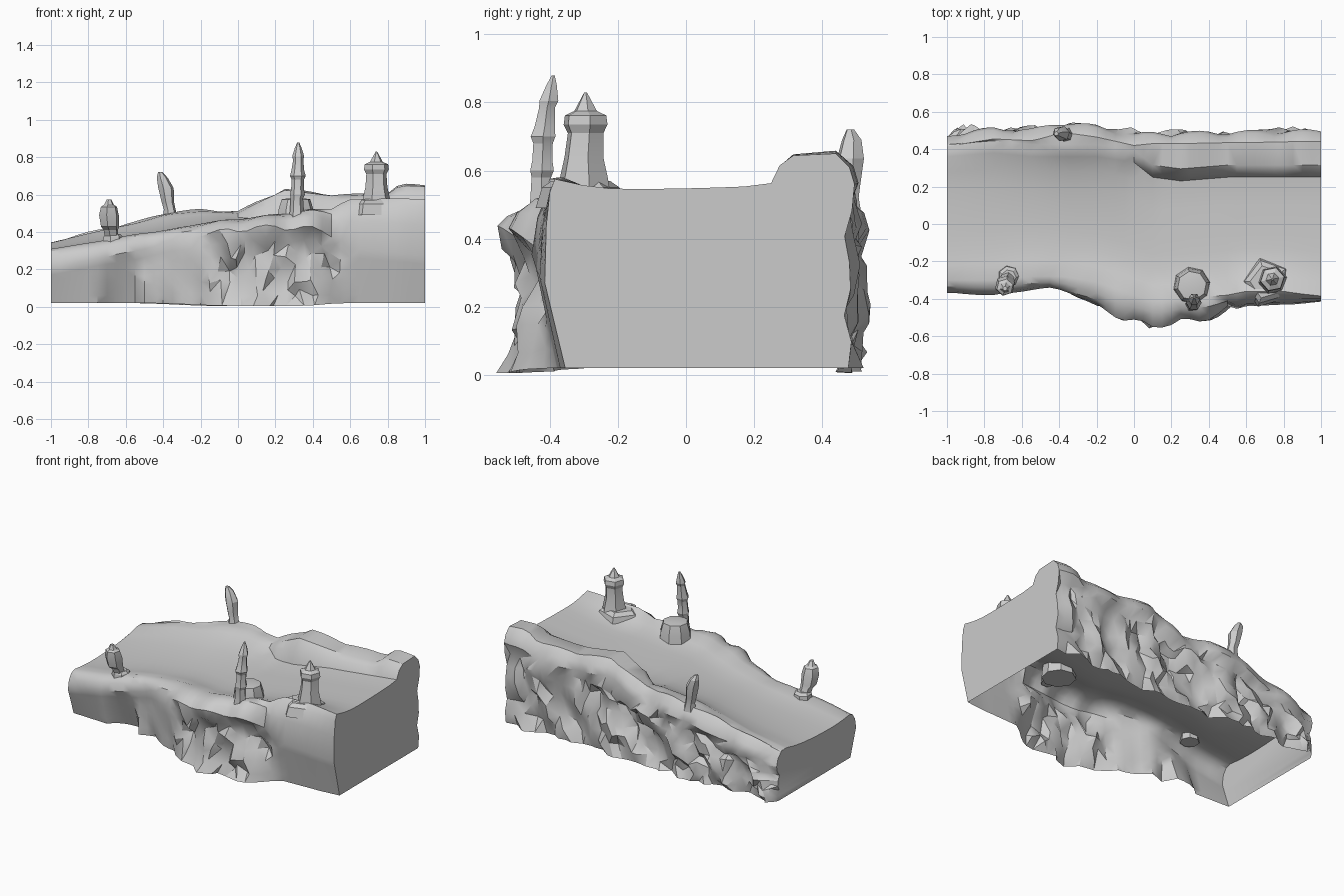
import bpy, bmesh, math, random
from mathutils import Vector, noise

if "Cube" in bpy.data.objects:
    bpy.data.objects.remove(bpy.data.objects["Cube"])

random.seed(4)

# Stations along the road: x, front y, front bevel z, front rim z, front rim y,
# road z, back step y, back rim z, back y
STATIONS = [
    (-1.0, -.37, .20, .31, -.30, .295, .36, .345, .46),
    (-.75, -.38, .26, .35, -.30, .33, .38, .41, .50),
    (-.54, -.35, .30, .39, -.28, .365, .36, .455, .49),
    (-.38, -.345, .35, .41, -.28, .39, .36, .505, .535),
    (-.20, -.43, .38, .445, -.31, .41, .36, .52, .51),
    (0.0, -.51, .41, .47, -.38, .43, .33, .51, .465),
    (.10, -.53, .42, .48, -.41, .44, .25, .56, .475),
    (.25, -.51, .42, .50, -.40, .455, .23, .63, .475),
    (.50, -.46, .40, .53, -.38, .49, .25, .60, .48),
    (.60, -.44, .31, .575, -.36, .50, .25, .60, .48),
    (.82, -.43, .29, .58, -.36, .525, .25, .61, .485),
    (.86, -.43, .285, .58, -.37, .53, .25, .655, .485),
    (1.0, -.415, .27, .575, -.385, .545, .25, .65, .485),
]


def station(x):
    for a, b in zip(STATIONS, STATIONS[1:]):
        if x <= b[0] + 1e-6:
            t = (x - a[0]) / (b[0] - a[0])
            return [p + (q - p) * t for p, q in zip(a, b)][1:]


def ramp(x, a, b):
    t = max(0, min(1, (x - a) / (b - a)))
    return t * t * (3 - 2 * t)


def rock(x, z, fx, fz, lean, rough):
    """Noise stretched along a leaning direction."""
    p = Vector(((x + z * lean) * fx, z * fz, 3.7))
    return noise.noise(p) + random.uniform(-rough, rough)


def finish(bm, name, angle=30):
    mesh = bpy.data.meshes.new(name)
    bm.to_mesh(mesh)
    bm.free()
    ob = bpy.data.objects.new(name, mesh)
    bpy.context.collection.objects.link(ob)
    bpy.ops.object.select_all(action='DESELECT')
    ob.select_set(True)
    bpy.context.view_layer.objects.active = ob
    bpy.ops.object.shade_smooth_by_angle(angle=math.radians(angle))
    return ob


def section(x):
    """Outline from the front foot, over the road, to the back foot."""
    fy, flow, fz, fin, mid, bin_, bz, by = station(x)
    inner = 0 if abs(x) > .99 else 1
    fade = min(1, (1 - abs(x)) / .2)
    core = ramp(x, -.25, -.05) * (1 - ramp(x, .5, .6))
    left = ramp(x, -.56, -.5) * (1 - ramp(x, -.25, -.05))
    hollow = ramp(x, -.74, -.68) * (1 - ramp(x, -.56, -.5))
    foot = .02 - .015 * ramp(x, -.5, 0) * (1 - ramp(x, .3, .6))
    pts = []
    # front cliff
    n = 6
    for i in range(n):
        v = i / n
        z = foot + (flow - foot) * v
        y = fy + .06 * (1 - v) * (1 - core) + .035 * math.sin(math.pi * v) * core
        y += hollow * .05 * (1 - v) - left * .04 * abs(math.sin(x * 15 + v)) * (1 - v)
        y += .08 * core * rock(x, z, 7, 6, .6, .25) + .03 * left * rock(x, z, 7, 3, 0, .1)
        px = x + core * random.uniform(-.022, .022)
        pz = z + core * random.uniform(-.02, .02) * (i > 0)
        pts.append((px, y, max(pz, 0)))
    # rounded front rim with boulder bulges
    rim = core + .35 * left + .15 * inner * (x < .55)
    wave = rim * (abs(math.sin((x + .22) * 13)) - .5 + .5 * noise.noise(Vector((x * 7, 1, 2))))
    pts.append((x, fy - .01 * core - .035 * wave, flow + .03 * wave))
    pts.append((x, fy * .85 + fin * .15 - .035 * wave, flow + (fz - flow) * .55 + .015 * wave))
    pts.append((x, fy * .5 + fin * .5 - .01 * wave, flow + (fz - flow) * .88 + .02 * wave))
    pts.append((x, fin, fz + .008 * wave))
    # road surface, banking gently towards the back on the left half
    bank = (1 - ramp(x, -.1, .15)) * (bz - mid) * .6
    edge = mid + .018 + bank
    for i in range(1, 8):
        t = i / 8
        y = fin + (bin_ - fin) * t
        e = max(0, 1 - (y - fin) / .22)
        pts.append((x, y, mid + (fz - mid) * e * e + .012 * t ** 3 + bank * t ** 3))
    # back bank, boulder-like rim
    lump = inner * (abs(math.sin(x * 11 + 1)) - .6)
    pts.append((x, bin_, edge))
    pts.append((x, bin_ + .025, edge + (bz - edge) * .6))
    pts.append((x, bin_ + .065, bz - .006))
    pts.append((x, by - .045, bz + .012 * lump))
    pts.append((x, by - .005 + .03 * lump, bz - .04))
    pts.append((x, by + .01 + .03 * lump, bz - .09))
    # back cliff with slanted strata
    n = 6
    for i in range(n, -1, -1):
        v = i / (n + 1)
        z = foot + (bz - .09 - foot) * v
        px = x + fade * (.2 * (v - .5) + random.uniform(-.015, .015))
        if inner:
            y = by + .075 * rock(px, z, 8, 5, -.7, .22) - .015 * math.sin(math.pi * v)
        else:
            y = by - .008 + .012 * math.sin(v * 16)
        dz = inner * (i > 0) * random.uniform(-.022, .022)
        pts.append((px, min(y, .55), max(z + dz, 0)))
    return pts


# Cliff road block, one sheet with an open underside
bm = bmesh.new()
COLS = 40
rows = [[bm.verts.new(p) for p in section(-1 + 2 * i / COLS)] for i in range(COLS + 1)]
for a, b in zip(rows, rows[1:]):
    for k in range(len(a) - 1):
        bm.faces.new((a[k], b[k], b[k + 1], a[k + 1]))
bm.faces.new(rows[0])
bm.faces.new(rows[-1][::-1])
bmesh.ops.triangulate(bm, faces=[f for f in bm.faces if len(f.verts) == 4],
                      quad_method='SHORT_EDGE')
finish(bm, "cliff_road", 34)


def pillar(name, rings, sides=6, turn=0):
    """Stack of polygon rings given as (x, y, z, radius)."""
    bm = bmesh.new()
    loops = []
    for x, y, z, r in rings:
        loops.append([bm.verts.new((x + r * math.cos(turn + math.tau * k / sides),
                                    y + r * math.sin(turn + math.tau * k / sides), z))
                      for k in range(sides)])
    for a, b in zip(loops, loops[1:]):
        for k in range(sides):
            m = (k + 1) % sides
            bm.faces.new((a[k], a[m], b[m], b[k]))
    bm.faces.new(loops[0][::-1])
    bm.faces.new(loops[-1])
    finish(bm, name, 20)


# Small leaning post, front left
pillar("left_post_base", [(-.67, -.28, .33, .06), (-.67, -.28, .375, .055),
                          (-.67, -.285, .39, .04)], 7)
pillar("left_post", [(-.675, -.29, .37, .038), (-.68, -.305, .41, .04),
                     (-.685, -.32, .43, .05), (-.69, -.33, .49, .055),
                     (-.69, -.338, .535, .045), (-.69, -.34, .545, .028),
                     (-.69, -.345, .575, .012)], 6, .3)

# Leaning stone on the back rim
pillar("back_post", [(-.36, .475, .46, .045), (-.365, .477, .52, .032),
                     (-.375, .48, .56, .034), (-.385, .483, .635, .042),
                     (-.405, .487, .69, .03), (-.416, .483, .72, .012)], 6, .2)

# Spire with a broad foot
pillar("spire_base", [(.31, -.33, .43, .105), (.31, -.33, .52, .095),
                      (.31, -.33, .575, .078), (.31, -.33, .58, .045)], 8, .2)
pillar("spire", [(.31, -.43, .44, .045), (.315, -.425, .51, .038),
                 (.315, -.425, .58, .033), (.318, -.423, .60, .04),
                 (.318, -.422, .63, .034), (.32, -.42, .68, .033),
                 (.32, -.42, .70, .042), (.32, -.415, .73, .034),
                 (.322, -.408, .785, .027), (.322, -.403, .805, .032),
                 (.322, -.395, .85, .018), (.322, -.39, .88, .005)], 6)

# Hexagonal tower and its low slab
pillar("tower", [(.74, -.30, .50, .085), (.74, -.30, .575, .075),
                 (.74, -.30, .64, .06), (.74, -.295, .71, .055),
                 (.74, -.295, .735, .068), (.74, -.295, .762, .064),
                 (.74, -.295, .775, .035), (.74, -.295, .83, .004)], 6, .2)
pillar("tower_slab", [(.71, -.31, .49, .14), (.71, -.31, .55, .12),
                      (.71, -.31, .57, .09)], 5, .6)
